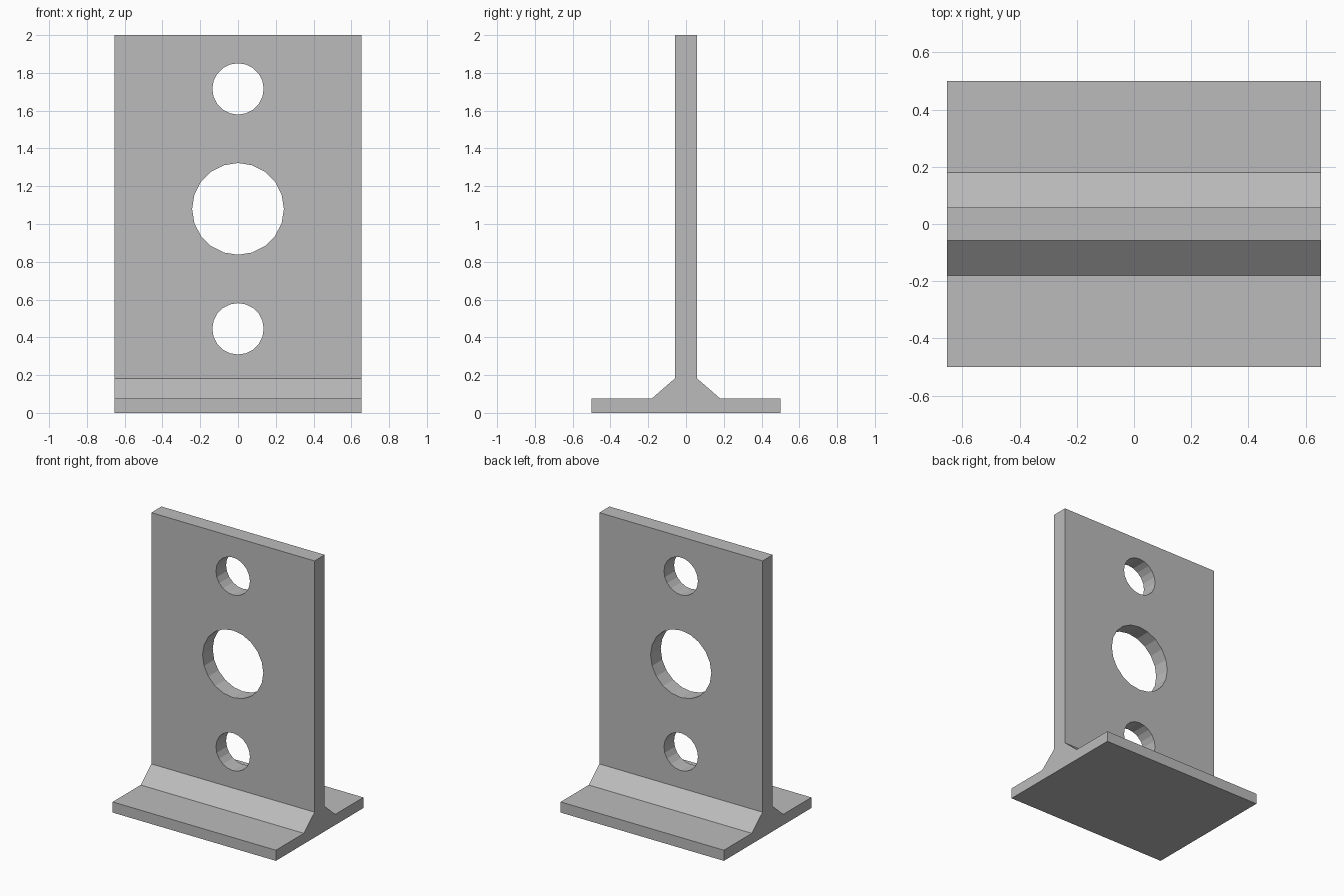
import bpy, bmesh, math
from mathutils import Matrix

default = bpy.data.objects.get("Cube")
if default:
    bpy.data.objects.remove(default, do_unlink=True)

# Single plain grey finish
grey = bpy.data.materials.new("plain_grey")
grey.use_nodes = True
colour = (0.5, 0.5, 0.5, 1)
grey.diffuse_color = colour
grey.node_tree.nodes["Principled BSDF"].inputs["Base Color"].default_value = colour

HALF_WIDTH = 0.653


def add_object(name, bm):
    bmesh.ops.recalc_face_normals(bm, faces=bm.faces)
    mesh = bpy.data.meshes.new(name)
    bm.to_mesh(mesh)
    bm.free()
    mesh.materials.append(grey)
    obj = bpy.data.objects.new(name, mesh)
    bpy.context.collection.objects.link(obj)
    return obj


# Bracket: mirrored foot, sloped gusset and upright, extruded along x
half = [(0.5, 0), (0.5, 0.077), (0.18, 0.077), (0.058, 0.183), (0.058, 2)]
profile = half + [(-y, z) for y, z in reversed(half)]
bm = bmesh.new()
section = bm.faces.new([bm.verts.new((-HALF_WIDTH, y, z)) for y, z in profile])
extruded = bmesh.ops.extrude_face_region(bm, geom=[section], use_keep_orig=True)
moved = [v for v in extruded["geom"] if isinstance(v, bmesh.types.BMVert)]
bmesh.ops.translate(bm, verts=moved, vec=(2 * HALF_WIDTH, 0, 0))
bracket = add_object("bracket", bm)

# Three round holes through the upright
holes = {"lower": (0.445, 0.136), "middle": (1.08, 0.243), "upper": (1.715, 0.136)}
for name, (height, radius) in holes.items():
    bm = bmesh.new()
    place = Matrix.Translation((0, 0, height)) @ Matrix.Rotation(math.pi / 2, 4, "X")
    bmesh.ops.create_cone(bm, cap_ends=True, segments=20, radius1=radius,
                          radius2=radius, depth=0.4, matrix=place)
    cutter = add_object(name + "_hole_cutter", bm)
    cutter.hide_render = True
    cut = bracket.modifiers.new(name + "_hole", "BOOLEAN")
    cut.operation = "DIFFERENCE"
    cut.solver = "EXACT"
    cut.object = cutter

# Apply the cuts and drop the cutters
bpy.context.view_layer.objects.active = bracket
for name in holes:
    bpy.ops.object.modifier_apply(modifier=name + "_hole")
    bpy.data.objects.remove(bpy.data.objects[name + "_hole_cutter"], do_unlink=True)
